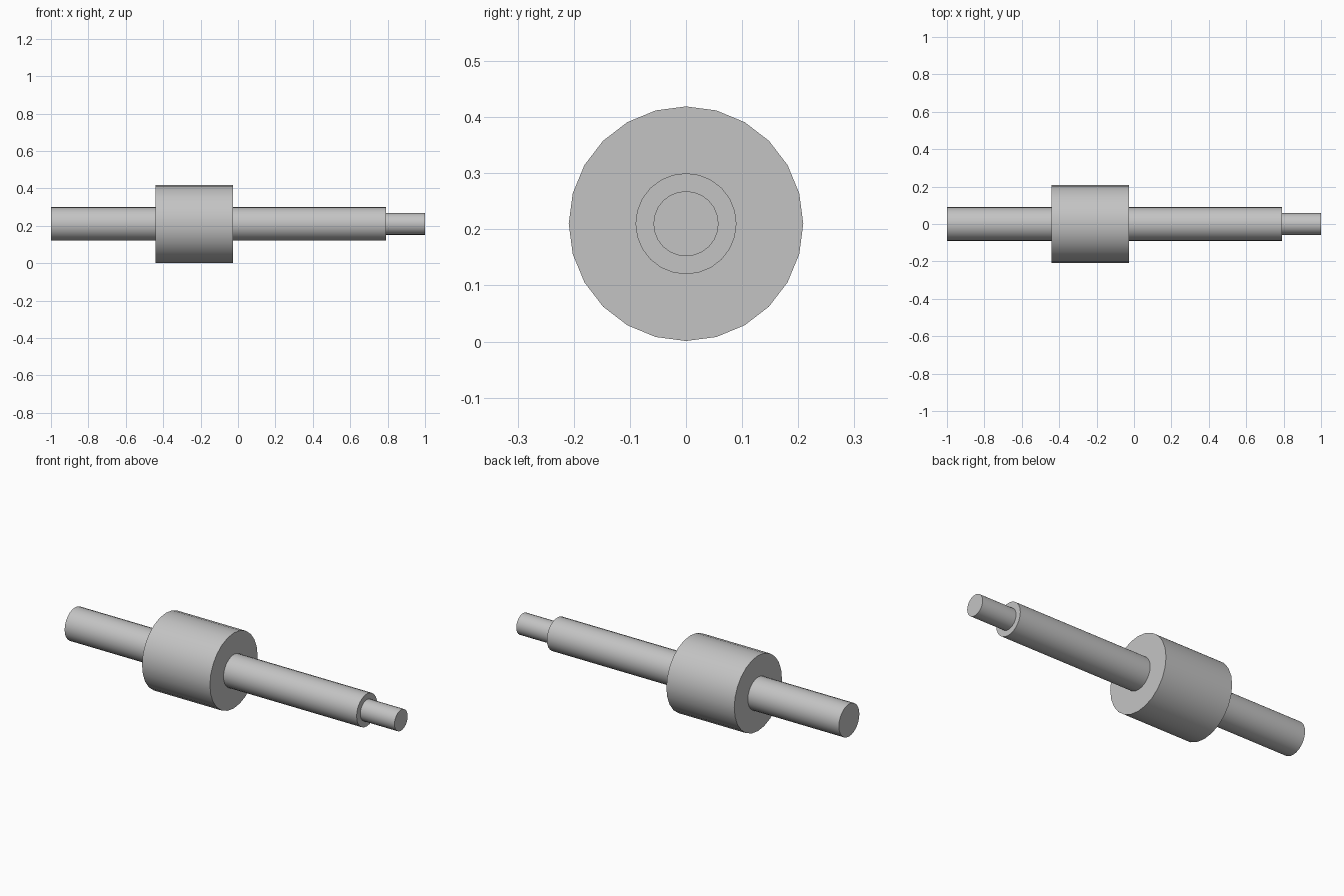
import bpy, bmesh, math

if "Cube" in bpy.data.objects:
    bpy.data.objects.remove(bpy.data.objects["Cube"])

SIDES = 24
AXIS_Z = 0.21

steel = bpy.data.materials.new("light_grey_steel")
steel.diffuse_color = (0.55, 0.55, 0.55, 1)
steel.use_nodes = True
steel.node_tree.nodes["Principled BSDF"].inputs["Base Color"].default_value = steel.diffuse_color

# Stepped half-profile (x, radius): rear shaft, collar, front shaft, end pin
profile = [(-1.0, 0.09), (-0.442, 0.09), (-0.442, 0.209), (-0.026, 0.209),
           (-0.026, 0.09), (0.79, 0.09), (0.79, 0.058), (1.0, 0.058)]

# Revolve the profile about the x axis
bm = bmesh.new()
rings = []
for x, r in profile:
    angles = [2 * math.pi * i / SIDES for i in range(SIDES)]
    rings.append([bm.verts.new((x, r * math.cos(a), AXIS_Z + r * math.sin(a)))
                  for a in angles])
for a, b in zip(rings, rings[1:]):
    for i in range(SIDES):
        j = (i + 1) % SIDES
        bm.faces.new((a[i], a[j], b[j], b[i]))

# Flat end caps
bm.faces.new(rings[0])
bm.faces.new(rings[-1])
bmesh.ops.recalc_face_normals(bm, faces=bm.faces[:])

mesh = bpy.data.meshes.new("stepped_shaft")
bm.to_mesh(mesh)
bm.free()
mesh.materials.append(steel)
shaft = bpy.data.objects.new("stepped_shaft", mesh)
bpy.context.collection.objects.link(shaft)

# Smooth round sides, sharp steps
bpy.context.view_layer.objects.active = shaft
shaft.select_set(True)
bpy.ops.object.shade_smooth_by_angle(angle=math.radians(30))
